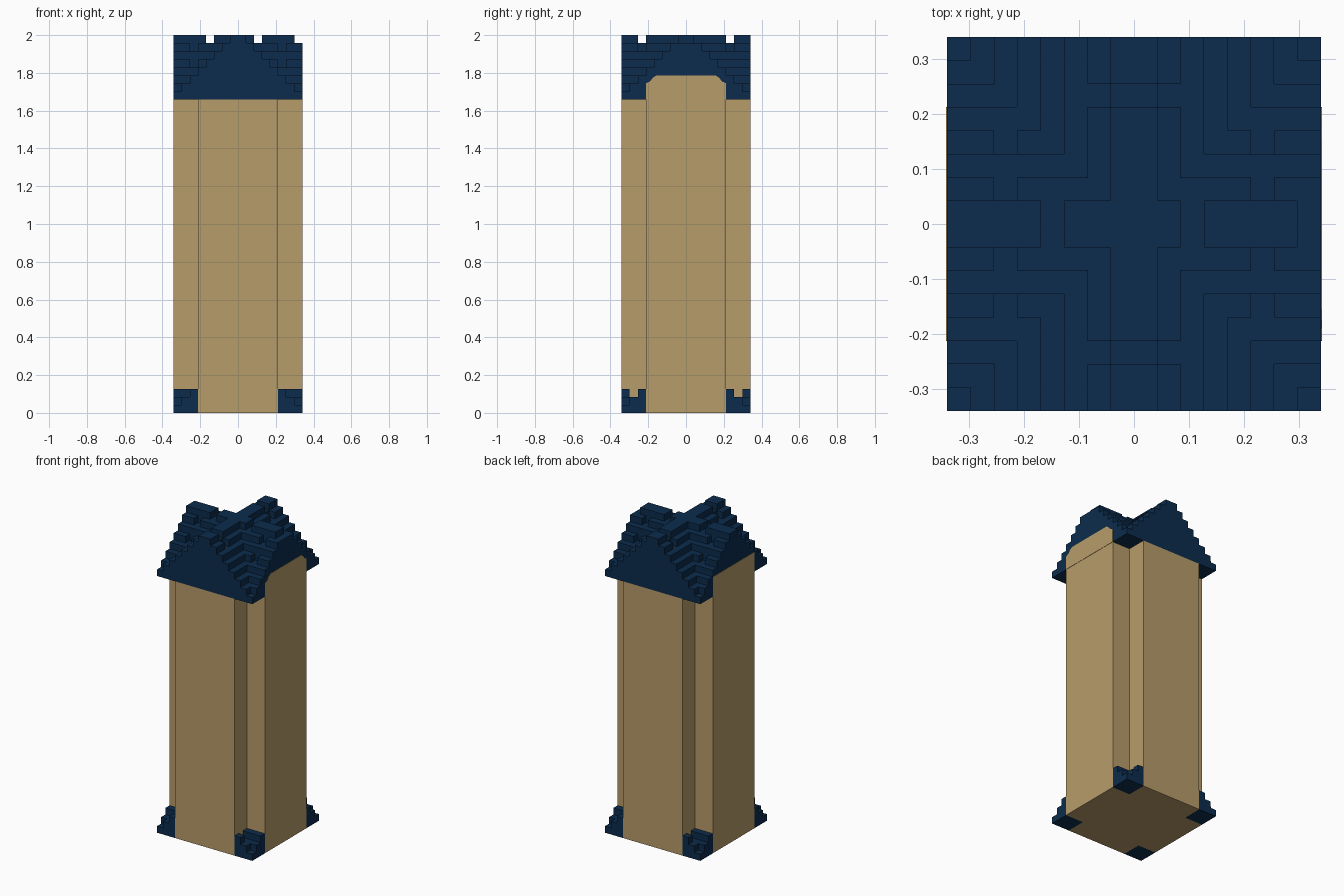
import bpy, bmesh
from mathutils import Vector

cube = bpy.data.objects.get("Cube")
if cube:
    bpy.data.objects.remove(cube, do_unlink=True)

U = 2 / 47          # one block
HALF = 8            # half width in blocks
ARM = 5             # half width of each wall face in blocks
EAVE = 39           # roof underside in blocks
TOP = 47


def material(name, color):
    m = bpy.data.materials.new(name)
    m.use_nodes = True
    m.diffuse_color = color
    m.node_tree.nodes["Principled BSDF"].inputs["Base Color"].default_value = color
    return m


SAND = material("sandstone", (0.478, 0.333, 0.144, 1))
NAVY = material("navy slate", (0.0037, 0.0252, 0.0742, 1))


def finish(name, bm, mat):
    bmesh.ops.remove_doubles(bm, verts=bm.verts, dist=1e-5)
    bmesh.ops.recalc_face_normals(bm, faces=bm.faces)
    me = bpy.data.meshes.new(name)
    bm.to_mesh(me)
    bm.free()
    me.materials.append(mat)
    ob = bpy.data.objects.new(name, me)
    bpy.context.collection.objects.link(ob)
    return ob


def prism(name, points, direction, mat):
    """Extrude a closed outline along a direction."""
    bm = bmesh.new()
    face = bm.faces.new([bm.verts.new(p) for p in points])
    ext = bmesh.ops.extrude_face_region(bm, geom=[face], use_keep_orig=True)
    moved = [v for v in ext["geom"] if isinstance(v, bmesh.types.BMVert)]
    bmesh.ops.translate(bm, verts=moved, vec=direction)
    return finish(name, bm, mat)


def blocks(name, cells, mat):
    """Join unit blocks, keeping only the exposed faces."""
    bm = bmesh.new()
    for c in cells:
        for axis in range(3):
            for side in (0, 1):
                n = list(c)
                n[axis] += 2 * side - 1
                if tuple(n) in cells:
                    continue
                a, b = (axis + 1) % 3, (axis + 2) % 3
                quad = []
                for da, db in ((0, 0), (1, 0), (1, 1), (0, 1)):
                    p = Vector(c)
                    p[axis] += side
                    p[a] += da
                    p[b] += db
                    quad.append(bm.verts.new(p * U))
                if not side:
                    quad.reverse()
                bm.faces.new(quad)
    bmesh.ops.remove_doubles(bm, verts=bm.verts, dist=1e-5)
    bmesh.ops.dissolve_limit(bm, angle_limit=0.01, verts=bm.verts, edges=bm.edges)
    return finish(name, bm, mat)


def ring(i):
    """Distance of a cell from the centre line, 0 to 7."""
    return i if i >= 0 else -i - 1


# Cross-shaped tower walls
o, a = HALF * U, ARM * U
quarter = [(o, -a), (o, a), (a, a)]
outline = []
for _ in range(4):
    outline += quarter
    quarter = [(-y, x) for x, y in quarter]
prism("tower_walls", [(x, y, 0) for x, y in outline], (0, 0, EAVE * U), SAND)

# Stepped cross-gable roof with chipped steps and ridges
CHIPS = {(5, 3), (5, 1), (1, 5), (0, 5)}
roof = set()
for x in range(-HALF, HALF):
    for y in range(-HALF, HALF):
        kx, ky = ring(x), ring(y)
        top = TOP - min(kx, ky)
        if (kx, ky) in CHIPS or (ky == 0 and x in (-4, 2, 7)):
            top -= 1
        roof.update((x, y, z) for z in range(EAVE, top))
blocks("gable_roof", roof, NAVY)

# Wall panels rising into the side gables, one with trimmed corners
z0, z1 = EAVE * U, 42 * U
half_arch = [(a, z0), (a, 1.745), (0.19, 1.755), (0.175, 1.775), (0.155, z1)]
arch = half_arch + [(-y, z) for y, z in reversed(half_arch)]
square = [(a, z0), (a, z1), (-a, z1), (-a, z0)]
for name, sign, shape in (("left_gable_panel", 1, arch), ("right_gable_panel", -1, square)):
    prism(name, [(sign * (o - 0.004), y, z) for y, z in shape], (sign * 0.006, 0, 0), SAND)

# Stepped corner feet
for sy, depth in ((-1, "front"), (1, "back")):
    for sx, side in ((1, "left"), (-1, "right")):
        foot = set()
        for kx in range(ARM, HALF):
            for ky in range(ARM, HALF):
                height = 3 - min(kx, ky) + ARM
                if (kx, ky) == (5, 6):
                    height -= 1
                x = kx if sx > 0 else -kx - 1
                y = ky if sy > 0 else -ky - 1
                foot.update((x, y, z) for z in range(height))
        blocks(depth + "_" + side + "_foot", foot, NAVY)
